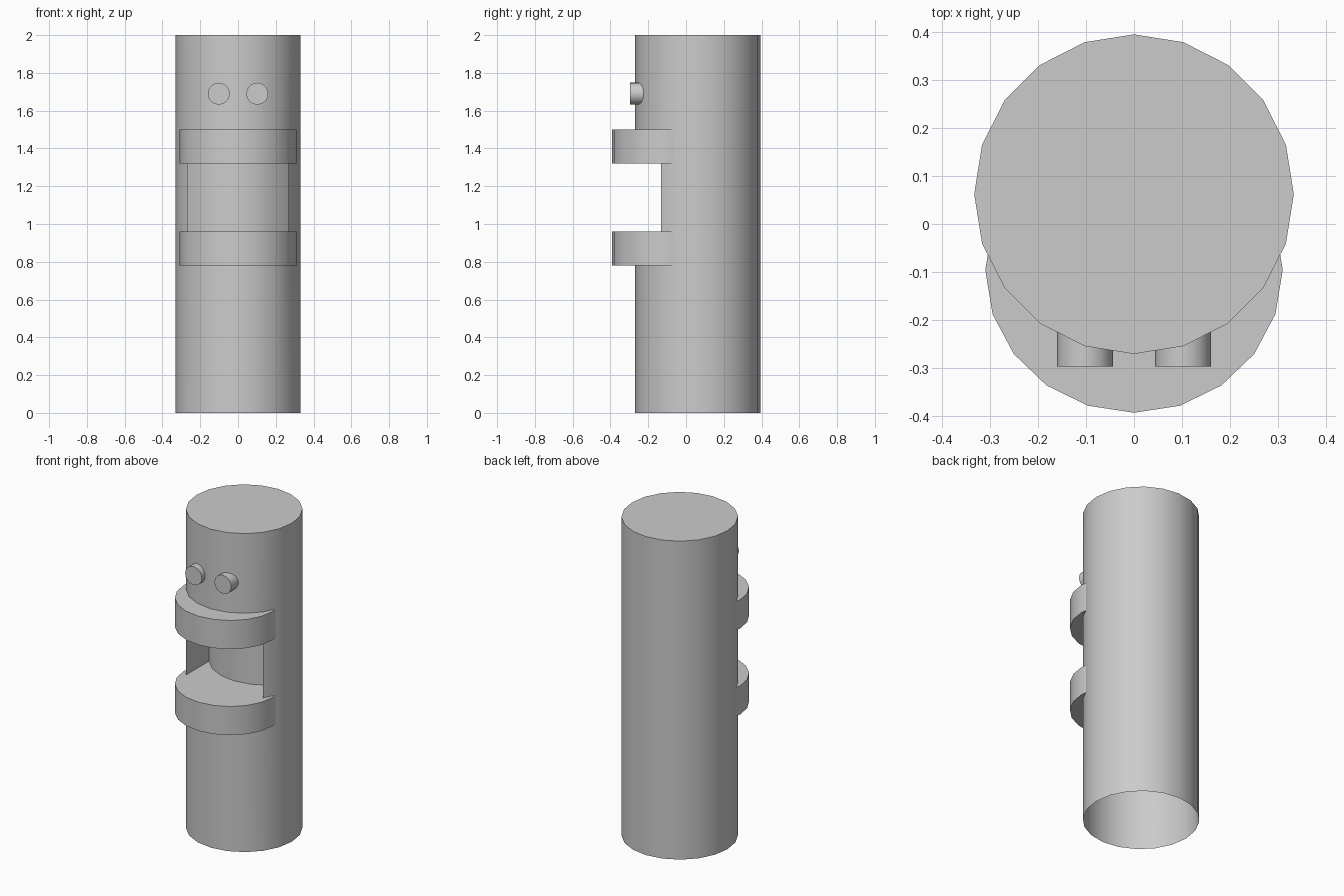
import bpy, bmesh
from math import cos, sin, pi

if "Cube" in bpy.data.objects:
    bpy.data.objects.remove(bpy.data.objects["Cube"])

SIDES = 20
RADIUS, CENTRE_Y = 0.332, 0.062
LEVELS = [0.0, 0.96, 1.32, 2.0]
SLOT = range(12, 18)          # front six faces of the middle level
SLOT_DEPTH = 0.23


def smooth(obj):
    bpy.ops.object.select_all(action='DESELECT')
    bpy.context.view_layer.objects.active = obj
    obj.select_set(True)
    bpy.ops.object.shade_smooth_by_angle(angle=pi / 6)


def drum(name, radius, depth, location, rotation=(0, 0, 0), scale=(1, 1, 1)):
    bpy.ops.mesh.primitive_cylinder_add(vertices=SIDES, radius=radius, depth=depth,
                                        location=location, rotation=rotation)
    obj = bpy.context.object
    obj.name = name
    obj.scale = scale
    smooth(obj)


# Body: tube open at the bottom, with its front pushed in to form the mouth slot
bm = bmesh.new()
rings = [[bm.verts.new((RADIUS * cos(2 * pi * i / SIDES),
                        CENTRE_Y + RADIUS * sin(2 * pi * i / SIDES), z))
          for i in range(SIDES)] for z in LEVELS]
for level in range(3):
    for i in range(SIDES):
        if level == 1 and i in SLOT:
            continue
        j = (i + 1) % SIDES
        lo, hi = rings[level], rings[level + 1]
        bm.faces.new((lo[i], lo[j], hi[j], hi[i]))
bm.faces.new(rings[-1])

# Slot back wall, floor, ceiling and two side walls
front = [[rings[k][i] for i in range(12, 19)] for k in (1, 2)]
back = [[bm.verts.new((v.co.x, v.co.y + SLOT_DEPTH, v.co.z)) for v in row] for row in front]
for i in range(6):
    bm.faces.new((back[0][i], back[0][i + 1], back[1][i + 1], back[1][i]))
    for k in (0, 1):
        bm.faces.new((front[k][i], front[k][i + 1], back[k][i + 1], back[k][i]))
for i in (0, 6):
    bm.faces.new((front[0][i], back[0][i], back[1][i], front[1][i]))
bmesh.ops.recalc_face_normals(bm, faces=bm.faces)
mesh = bpy.data.meshes.new("body")
bm.to_mesh(mesh)
bm.free()
body = bpy.data.objects.new("body", mesh)
bpy.context.collection.objects.link(body)
smooth(body)

# Lips above and below the slot
for name, z in (("upper_lip", 1.41), ("lower_lip", 0.87)):
    drum(name, 0.309, 0.18, (0, -0.0955, z), scale=(1, 0.96, 1))

# Eyes
for name, x in (("left_eye", -0.102), ("right_eye", 0.102)):
    drum(name, 0.058, 0.116, (x, -0.238, 1.69), rotation=(pi / 2, 0, 0))
